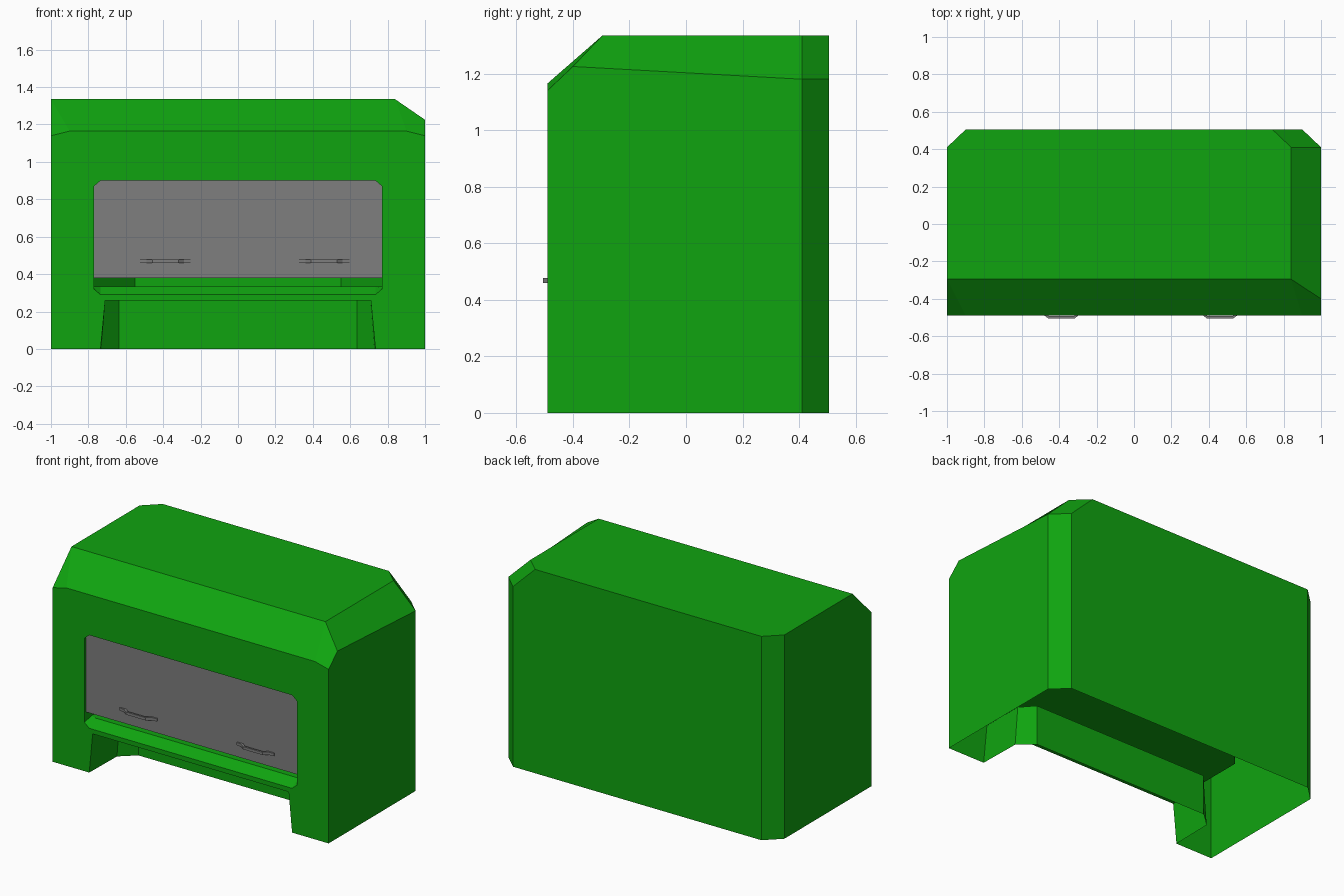
import bpy, bmesh

cube = bpy.data.objects.get("Cube")
if cube:
    bpy.data.objects.remove(cube)


def material(name, rgb):
    m = bpy.data.materials.new(name)
    m.use_nodes = True
    m.diffuse_color = (*rgb, 1)
    m.node_tree.nodes["Principled BSDF"].inputs["Base Color"].default_value = (*rgb, 1)
    return m


green = material("leaf green", (0.005, 0.37, 0.005))
grey = material("mid grey", (0.21, 0.21, 0.21))


def flip(pts):
    return [(-x, y, z) for x, y, z in reversed(pts)]


def add(bm, pts):
    bm.faces.new([bm.verts.new(p) for p in pts])


def pair(bm, pts):
    add(bm, pts)
    add(bm, flip(pts))


def span(bm, half):
    # One face made of a right-hand edge chain and its mirror image
    add(bm, half + flip(half))


def finish(bm, name, mat):
    bmesh.ops.remove_doubles(bm, verts=bm.verts, dist=0.0005)
    bmesh.ops.recalc_face_normals(bm, faces=bm.faces)
    mesh = bpy.data.meshes.new(name)
    bm.to_mesh(mesh)
    bm.free()
    mesh.materials.append(mat)
    ob = bpy.data.objects.new(name, mesh)
    bpy.context.collection.objects.link(ob)
    return ob


# Main levels
F, B, C = -0.49, 0.505, 0.41      # front, back, start of back corner cut
S, T, M = -0.295, 1.335, 0.6      # slope top, roof height, opening mid height
FLOOR, DEEP = 0.335, 0.25         # cavity floor and back

bm = bmesh.new()

# Front wall: lower and upper halves around the opening
low = [(0.77, F, M), (0.77, F, 0.32), (0.735, F, 0.29)]
high = [(0.77, F, M), (0.77, F, 0.87), (0.735, F, 0.9)]
span(bm, [(0.71, F, 0.26), (0.735, F, 0), (1, F, 0), (1, F, M)] + low[:1]
     + low[1:])
span(bm, high[::-1] + [(1, F, M), (1, F, 1.14), (0.9, F, 1.165)])

# Side walls, back corners and back wall
add(bm, [(1, F, 0), (1, C, 0), (1, C, 1.18), (1, -0.4, 1.225), (1, F, 1.14), (1, F, M)])
add(bm, [(-1, F, 0), (-1, C, 0), (-1, C, T), (-1, S, T), (-1, F, 1.14), (-1, F, M)])
add(bm, [(1, C, 0), (0.9, B, 0), (0.9, B, 1.18), (1, C, 1.18)])
add(bm, [(-1, C, 0), (-0.9, B, 0), (-0.9, B, T), (-1, C, T)])
add(bm, [(-0.9, B, 0), (0.9, B, 0), (0.9, B, 1.18), (0.74, B, T), (-0.9, B, T)])

# Roof, front slope and the cut along one side
add(bm, [(-1, S, T), (0.84, S, T), (0.84, C, T), (0.74, B, T), (-0.9, B, T), (-1, C, T)])
add(bm, [(-1, S, T), (0.84, S, T), (0.9, F, 1.165), (-0.9, F, 1.165)])
add(bm, [(-1, S, T), (-0.9, F, 1.165), (-1, F, 1.14)])
add(bm, [(0.84, S, T), (0.9, F, 1.165), (1, F, 1.14), (1, -0.4, 1.225)])
add(bm, [(0.84, S, T), (1, -0.4, 1.225), (1, C, 1.18), (0.84, C, T)])
add(bm, [(0.84, C, T), (1, C, 1.18), (0.9, B, 1.18), (0.74, B, T)])

# Recess between the feet
foot = [(0.735, F, 0), (0.73, -0.21, 0), (0.635, -0.125, 0)]
top = [(0.71, F, 0.26), (0.71, -0.21, 0.26), (0.635, -0.125, 0.26)]
for i in range(2):
    pair(bm, [foot[i], foot[i + 1], top[i + 1], top[i]])
span(bm, [foot[2], top[2]])
span(bm, top)

# Cavity behind the door, with a sloped sill
lip = [(0.77, -0.41, FLOOR), (0.735, -0.43, FLOOR)]
corner, rear = (0.77, 0, FLOOR), (0.55, DEEP, FLOOR)
up, up2, rear_up = (0.77, 0, 0.87), (0.735, 0, 0.9), (0.55, DEEP, 0.9)
span(bm, [low[2], lip[1]])
pair(bm, [low[1], low[2], lip[1], lip[0]])
span(bm, [lip[1], lip[0], corner, rear])
pair(bm, [high[1], low[0], low[1], lip[0], corner, up])
pair(bm, [high[1], high[2], up2, up])
pair(bm, [corner, rear, rear_up, up2, up])
span(bm, [rear, rear_up])
span(bm, [high[2], up2, rear_up])
finish(bm, "cabinet_shell", green)

# Door plate
bm = bmesh.new()
P = -0.467
span(bm, [(0.77, P, 0.38), (0.77, P, 0.87), (0.735, P, 0.9)])
plate = finish(bm, "door_panel", grey)
solid = plate.modifiers.new("thickness", 'SOLIDIFY')
solid.thickness = 0.008
solid.offset = 0

# Bowed pull handles
outer = [(0.135, -0.479), (0.1, -0.483), (0.07, -0.505)]
inner = [(0.066, -0.493), (0.092, -0.47), (0.135, -0.468)]
for name, cx in (("right_handle", -0.388), ("left_handle", 0.46)):
    bm = bmesh.new()
    half = [(x, y, 0.459) for x, y in outer]
    under = [(x, y, 0.459) for x, y in inner]
    span(bm, [half[2], under[0]])
    for i in range(2):
        pair(bm, [half[i], half[i + 1], under[1 - i], under[2 - i]])
    bmesh.ops.remove_doubles(bm, verts=bm.verts, dist=0.0005)
    ext = bmesh.ops.extrude_face_region(bm, geom=bm.faces[:], use_keep_orig=True)
    moved = [g for g in ext["geom"] if isinstance(g, bmesh.types.BMVert)]
    bmesh.ops.translate(bm, vec=(0, 0, 0.018), verts=moved)
    finish(bm, name, grey).location.x = cx
